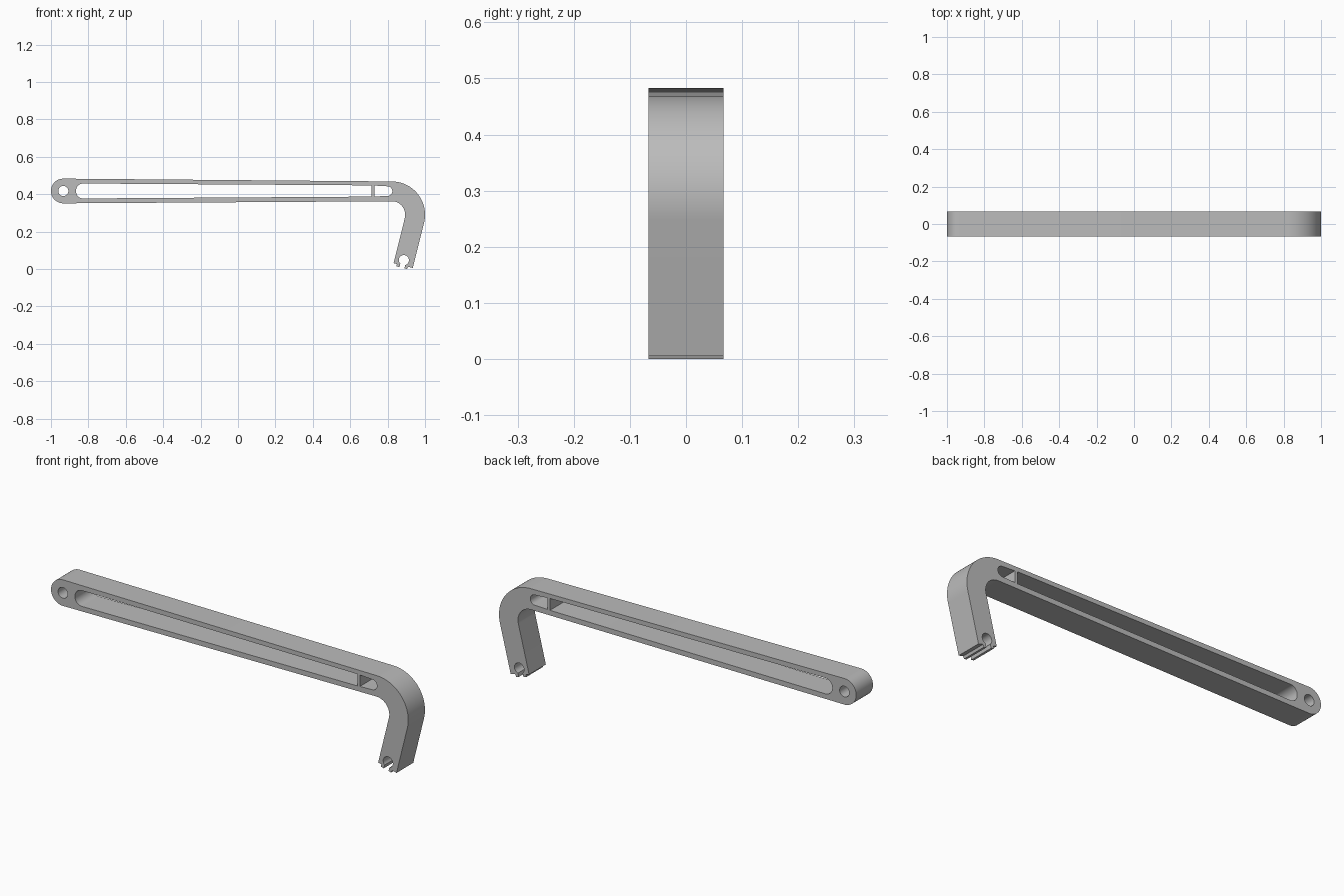
import bpy, bmesh, math
from mathutils import Vector

if "Cube" in bpy.data.objects:
    bpy.data.objects.remove(bpy.data.objects["Cube"])

HALF = 0.067                        # half thickness along y
EYE = Vector((-0.934, 0.417))       # pivot eye centre (x, z)
BEND = Vector((0.822, 0.290))       # bend centre
R_OUT, R_IN = 0.178, 0.072
LEAN = math.radians(14)
U = Vector((-math.sin(LEAN), -math.cos(LEAN)))   # down the leg
V = Vector((math.cos(LEAN), -math.sin(LEAN)))    # across the leg, outward


def arc(c, r, a0, a1, n=24):
    """Points on an arc, angles in degrees."""
    return [Vector((c[0] + r * math.cos(math.radians(a0 + (a1 - a0) * i / n)),
                    c[1] + r * math.sin(math.radians(a0 + (a1 - a0) * i / n))))
            for i in range(n + 1)]


def leg(u, v):
    """Point in leg coordinates."""
    return BEND + U * u + V * v


# Outer outline: eye, top edge, outer bend, clip end, inner bend, bottom edge
outline = arc(EYE, 0.066, 270, 90, 32)
outline += arc(BEND, R_OUT, 90, -14, 36)

# Clip end: nubs on both sides of a slit that opens into a round socket
socket_u, socket_v, socket_r, slit = 0.220, 0.1215, 0.027, 0.0135
outline += [leg(0.249, R_OUT), leg(0.249, 0.152), leg(0.262, 0.150),
            leg(0.262, socket_v + slit)]
open_angle = math.asin(slit / socket_r)
for i in range(33):
    t = open_angle + (2 * math.pi - 2 * open_angle) * i / 32
    outline.append(leg(socket_u + socket_r * math.cos(t),
                       socket_v + socket_r * math.sin(t)))
outline += [leg(0.262, socket_v - slit), leg(0.262, 0.092),
            leg(0.249, 0.090), leg(0.249, R_IN)]
outline += arc(BEND, R_IN, -14, 90, 24)

# Openings: eye hole, long tapered slot, short slot beyond the thin bridge
eye_hole = arc(EYE, 0.027, 0, 360, 32)[:-1]
long_slot = (arc((-0.828, 0.419), 0.038, 90, 180, 12)
             + arc((-0.828, 0.415), 0.038, 180, 270, 12)
             + [Vector((0.715, 0.387)), Vector((0.715, 0.447))])
short_slot = ([Vector((0.729, 0.446)), Vector((0.729, 0.388))]
              + arc((0.799, 0.416), 0.026, -90, 90, 20))

# Fill the profile and extrude it through the thickness
bm = bmesh.new()
edges = []
for loop in (outline, eye_hole, long_slot, short_slot):
    vs = [bm.verts.new((p.x, -HALF, p.y)) for p in loop]
    edges += [bm.edges.new((vs[i], vs[(i + 1) % len(vs)])) for i in range(len(vs))]
bmesh.ops.triangle_fill(bm, edges=edges, use_beauty=True, normal=(0, -1, 0))
ext = bmesh.ops.extrude_face_region(bm, geom=bm.faces[:], use_keep_orig=True)
moved = [g for g in ext["geom"] if isinstance(g, bmesh.types.BMVert)]
bmesh.ops.translate(bm, verts=moved, vec=(0, 2 * HALF, 0))
bmesh.ops.recalc_face_normals(bm, faces=bm.faces[:])

mesh = bpy.data.meshes.new("lever_arm")
bm.to_mesh(mesh)
bm.free()
arm = bpy.data.objects.new("lever_arm", mesh)
bpy.context.collection.objects.link(arm)

grey = bpy.data.materials.new("grey")
grey.diffuse_color = (0.5, 0.5, 0.5, 1)
grey.use_nodes = True
grey.node_tree.nodes["Principled BSDF"].inputs["Base Color"].default_value = grey.diffuse_color
mesh.materials.append(grey)

bpy.context.view_layer.objects.active = arm
arm.select_set(True)
bpy.ops.object.shade_smooth_by_angle(angle=math.radians(30))
